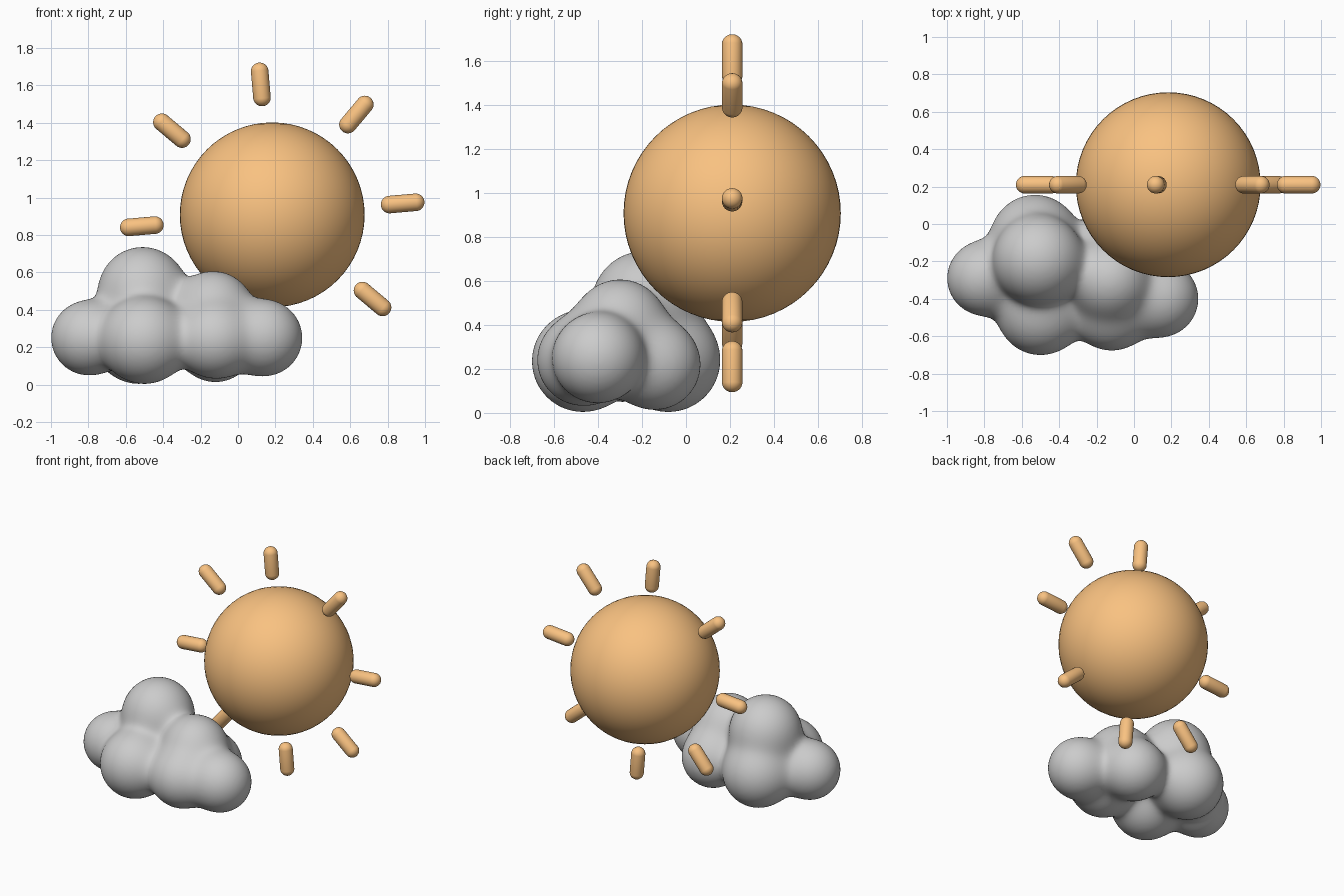
import bpy, bmesh, math
from mathutils import Vector, Matrix

if "Cube" in bpy.data.objects:
    bpy.data.objects.remove(bpy.data.objects["Cube"])

orange = bpy.data.materials.new("orange")
orange.diffuse_color = (0.95, 0.54, 0.22, 1)
orange.use_nodes = True
orange.node_tree.nodes["Principled BSDF"].inputs["Base Color"].default_value = orange.diffuse_color
SUN = Vector((0.183, 0.21, 0.908))


def add_object(name, bm, mat=None):
    mesh = bpy.data.meshes.new(name)
    bm.to_mesh(mesh)
    bm.free()
    for p in mesh.polygons:
        p.use_smooth = True
    if mat:
        mesh.materials.append(mat)
    ob = bpy.data.objects.new(name, mesh)
    bpy.context.collection.objects.link(ob)
    return ob


# Sun ball
bm = bmesh.new()
bmesh.ops.create_uvsphere(bm, u_segments=64, v_segments=32, radius=0.494,
                          matrix=Matrix.Translation(SUN))
add_object("sun_ball", bm, orange)

# Ring of eight rounded rays: spheres stretched into capsules
for i in range(8):
    bm = bmesh.new()
    bmesh.ops.create_uvsphere(bm, u_segments=24, v_segments=17, radius=0.047)
    for v in bm.verts:
        v.co.z += math.copysign(0.07, v.co.z)
    turn = Matrix.Rotation(math.radians(-5 + 45 * i), 4, 'Y')
    bm.transform(Matrix.Translation(SUN) @ turn @ Matrix.Translation((0, 0, 0.70)))
    add_object(f"sun_ray_{i + 1}", bm, orange)

# Cloud puffs: centre x, y, z and radius
PUFFS = [(Vector(p[:3]), p[3]) for p in (
    (-0.80, -0.29, 0.25, 0.198),
    (-0.50, -0.47, 0.235, 0.23),
    (-0.53, -0.08, 0.24, 0.235),
    (-0.51, -0.19, 0.50, 0.235),
    (-0.12, -0.47, 0.24, 0.205),
    (-0.12, -0.14, 0.22, 0.205),
    (-0.13, -0.30, 0.40, 0.205),
    (0.14, -0.40, 0.25, 0.203))]
BLEND = 0.04


def blended(co):
    """Distance to the softly merged puffs, and its gradient."""
    total, grad = 0.0, Vector()
    for c, r in PUFFS:
        d = co - c
        w = math.exp(-(d.length - r) / BLEND)
        total += w
        grad += w * d.normalized()
    return -BLEND * math.log(total), grad / total


# Cloud: merge the puffs by remeshing, then pull the skin onto the soft blend
bm = bmesh.new()
for c, r in PUFFS:
    bmesh.ops.create_icosphere(bm, subdivisions=4, radius=r + 0.02,
                               matrix=Matrix.Translation(c))
cloud = add_object("cloud", bm)
remesh = cloud.modifiers.new("merge", 'REMESH')
remesh.mode = 'VOXEL'
remesh.voxel_size = 0.02
smooth = cloud.modifiers.new("soften", 'SMOOTH')
smooth.iterations = 8
dg = bpy.context.evaluated_depsgraph_get()
cloud.data = bpy.data.meshes.new_from_object(cloud.evaluated_get(dg))
cloud.modifiers.clear()
for v in cloud.data.vertices:
    co = v.co.copy()
    for _ in range(6):
        f, g = blended(co)
        co -= g * (f / max(g.length_squared, 0.15))
    v.co = co
for p in cloud.data.polygons:
    p.use_smooth = True
cloud.data.update()
